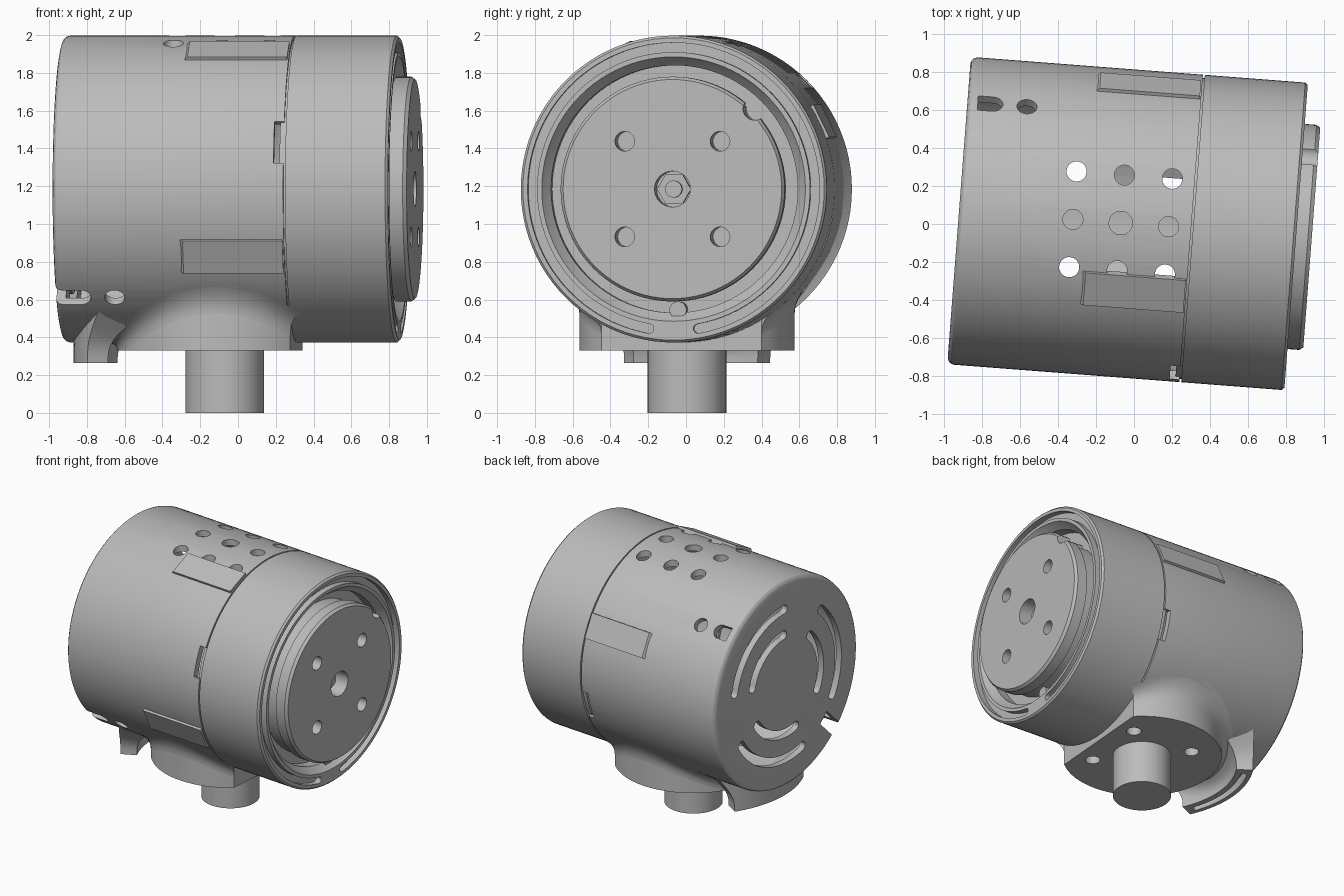
import bpy, bmesh
from math import pi, sin, cos, radians, sqrt, acos
from mathutils import Matrix, Vector

if "Cube" in bpy.data.objects:
    bpy.data.objects.remove(bpy.data.objects["Cube"])

AXIS_Z, R = 1.185, 0.8125            # barrel axis height and radius
PIVOT = -0.07                        # mounting post position along the barrel
TURN = Matrix.Rotation(radians(-4.4), 4, 'Z')
LIFT = Matrix.Translation((0, 0, AXIS_Z))
AXIAL = LIFT @ Matrix(((0, 0, 1, 0), (1, 0, 0, 0), (0, 1, 0, 0), (0, 0, 0, 1)))
UPRIGHT = Matrix.Translation((PIVOT, 0, 0))

grey = bpy.data.materials.new("plain grey")
grey.use_nodes = True
grey.diffuse_color = (0.5, 0.5, 0.5, 1)
grey.node_tree.nodes["Principled BSDF"].inputs["Base Color"].default_value = (0.5, 0.5, 0.5, 1)
parts = []


def finish(name, bm, matrix, keep=True):
    bmesh.ops.remove_doubles(bm, verts=bm.verts, dist=1e-5)
    bmesh.ops.recalc_face_normals(bm, faces=bm.faces)
    mesh = bpy.data.meshes.new(name)
    bm.to_mesh(mesh)
    bm.free()
    mesh.transform(TURN @ matrix)
    mesh.materials.append(grey)
    obj = bpy.data.objects.new(name, mesh)
    bpy.context.collection.objects.link(obj)
    if keep:
        parts.append(obj)
    else:
        obj.hide_render = True
    return obj


def loft(name, rings, matrix=Matrix(), keep=True):
    """Closed solid through a list of equal point rings."""
    bm = bmesh.new()
    rows = [[bm.verts.new(p) for p in ring] for ring in rings]
    n = len(rows[0])
    for a, b in zip(rows, rows[1:]):
        for i in range(n):
            bm.faces.new((a[i], a[(i + 1) % n], b[(i + 1) % n], b[i]))
    bm.faces.new(rows[0])
    bm.faces.new(rows[-1])
    return finish(name, bm, matrix, keep)


def prism(name, outline, lo, hi, matrix, keep=True):
    return loft(name, [[(x, y, z) for x, y in outline] for z in (lo, hi)], matrix, keep)


def revolve(name, profile):
    """Spin (position, radius) points around the barrel axis."""
    bm = bmesh.new()
    vs = [bm.verts.new((u, 0, r)) for u, r in profile]
    es = [bm.edges.new(e) for e in zip(vs, vs[1:])]
    bmesh.ops.spin(bm, geom=vs + es, cent=(0, 0, 0), axis=(1, 0, 0),
                   angle=2 * pi, steps=96, use_duplicate=False)
    return finish(name, bm, LIFT)


def polar(r, a, cx=0, cy=0):
    return (cx + r * cos(a), cy + r * sin(a))


def disc(r, cx=0, cy=0, n=32):
    return [polar(r, 2 * pi * i / n, cx, cy) for i in range(n)]


def arc_slot(r, w, a0, a1, n=48):
    """Curved slot outline with round ends, angles in degrees."""
    a0, a1 = radians(a0), radians(a1)
    sweep = [a0 + (a1 - a0) * i / n for i in range(n + 1)]
    cap = [pi * k / 8 for k in range(1, 8)]
    return ([polar(r + w / 2, a) for a in sweep]
            + [polar(w / 2, a1 + k, *polar(r, a1)) for k in cap]
            + [polar(r - w / 2, a) for a in reversed(sweep)]
            + [polar(w / 2, a0 + pi + k, *polar(r, a0)) for k in cap])


def radial(deg):
    return LIFT @ Matrix.Rotation(radians(deg), 4, 'X')


def cut(obj, cutters):
    for c in cutters:
        mod = obj.modifiers.new("cut", 'BOOLEAN')
        mod.operation, mod.solver, mod.object = 'DIFFERENCE', 'EXACT', c
        bpy.context.view_layer.objects.active = obj
        bpy.ops.object.modifier_apply(modifier=mod.name)


def rect(x0, x1, y):
    return [(x0, -y), (x1, -y), (x1, y), (x0, y)]


def body_z(v):
    return AXIS_Z - sqrt(max(R * R - v * v, 0))


# Barrel shell, front ring and front disc
shell = revolve("barrel_shell", [(-.925, 0), (-.925, .775), (-.92, .794), (-.908, .807), (-.89, R),
                                 (.302, R), (.302, .765), (-.875, .765), (-.875, 0)])
ring = revolve("front_ring", [(.68, 0), (.68, .76), (.312, .76), (.312, R), (.843, R),
                              (.857, .8), (.857, .7), (.835, .685), (.8, .655), (.72, .655), (.72, 0)])
revolve("joint_sleeve", [(.28, .74), (.28, .795), (.33, .795), (.33, .74), (.28, .74)])
face = revolve("front_disc", [(.715, 0), (.715, .575), (.83, .575), (.84, .595), (.92, .595),
                              (.94, .58), (.94, 0)])

# Mounting flange with one flat side, post and blend into the barrel
FR = 0.57
flat = acos((0.31 - PIVOT) / FR)
angles = [flat + (2 * pi - 2 * flat) * i / 64 for i in range(65)]
flange = prism("mount_flange", [polar(FR, a) for a in angles], .33, .75, UPRIGHT)
hollow = prism("hollow_cutter", disc(.79, n=96), -1, 1, AXIAL, False)
cut(flange, [hollow])
prism("mount_post", disc(.208, n=64), 0, .42, UPRIGHT)

sections = []
for a in angles:
    z1 = body_z(FR * sin(a))
    far = FR + .08
    p0 = Vector((*polar(FR, a), max(z1 - .08, .335)))
    p1 = Vector((*polar(FR, a), z1))
    p2 = Vector((*polar(far, a), body_z(far * sin(a))))
    curve = [p0 * (1 - t) ** 2 + p1 * 2 * t * (1 - t) + p2 * t * t for t in [i / 6 for i in range(7)]]
    sections.append(curve + [Vector((*polar(FR - .01, a), z1 + .01))])
loft("flange_blend", sections, UPRIGHT)

# Curved bracket behind the post, flaring up into the barrel
levels = []
for k in range(9):
    t = k / 8
    half, inner = radians(29 + 10 * t ** 3), .68 - .09 * t ** 3
    sweep = [pi - half + 2 * half * i / 24 for i in range(25)]
    outline = [polar(.8, a) for a in sweep] + [polar(inner, a) for a in reversed(sweep)]
    levels.append([(x, y, .265 + t * (body_z(y) + .015 - .265)) for x, y in outline])
bracket = loft("arc_bracket", levels, UPRIGHT)
cut(bracket, [prism("bracket_slot", arc_slot(.745, .045, 157, 203), .2, .34, UPRIGHT, False)])

# Raised pads around the barrel
for i in range(4):
    m = radial(26 + 90 * i) @ Matrix.Rotation(pi / 2, 4, 'X')
    prism("side_pad", [(-.27, .78), (-.235, .825), (.295, .825), (.295, .78)], -.095, .095, m)

# Grid of top holes; the corner ones run down through the flange
for i in (-1, 0, 1):
    for j in (-1, 0, 1):
        corner = bool(i and j)
        hole = prism("grid_hole", disc(.053 if i or j else .062, i * .253, j * .253),
                     .2 if corner else 1.5, 2.2, UPRIGHT, False)
        cut(shell, [hole])
        if corner:
            cut(flange, [hole])

# Rear vents
for mid in (50, 170, 290):
    cut(shell, [prism("vent", arc_slot(r, .07, mid - h, mid + h), -1, -.8, AXIAL, False)
                for r, h in ((.59, 38), (.39, 36))])

# Radial holes, end slots and latch windows
for deg, start in ((-45, -.87), (135, -1)):
    slot = [(start, -.053), *[polar(.053, a * pi / 12, -.79) for a in range(-6, 7)], (start, .053)]
    cut(shell, [prism("side_hole", disc(.053, -.61), .6, 1, radial(deg), False),
                prism("end_slot", slot, .6, 1, radial(deg), False)])
for deg in (72, 252):
    cut(shell, [prism("latch_window", rect(.25, .33, .115), .7, 1, radial(deg), False)])

# Ring groove, disc holes and edge scallop
cut(ring, [prism("ring_groove", arc_slot(.75, .05, -80, 260, 96), .81, .9, AXIAL, False)])
cut(face, [prism("centre_hole", disc(.095), .79, 1, AXIAL, False),
           prism("scallop", disc(.06, .435, .425), .7, 1, AXIAL, False)])
cut(face, [prism("bolt_hole", disc(.052, x, z), .75, 1, AXIAL, False)
           for x in (-.253, .253) for z in (-.253, .253)])

# Fasteners
prism("hex_nut", disc(.09, n=6), .78, .83, AXIAL)
prism("centre_bolt", disc(.045), .78, .87, AXIAL)
prism("channel_screw", disc(.045, .02, -.64), .7, .82, AXIAL)

# Remove cutters and shade
for obj in list(bpy.context.collection.objects):
    if obj.hide_render and obj not in parts and obj.type == 'MESH':
        bpy.data.objects.remove(obj)
bpy.ops.object.select_all(action='DESELECT')
for obj in parts:
    obj.select_set(True)
bpy.context.view_layer.objects.active = shell
bpy.ops.object.shade_smooth_by_angle(angle=radians(30))
